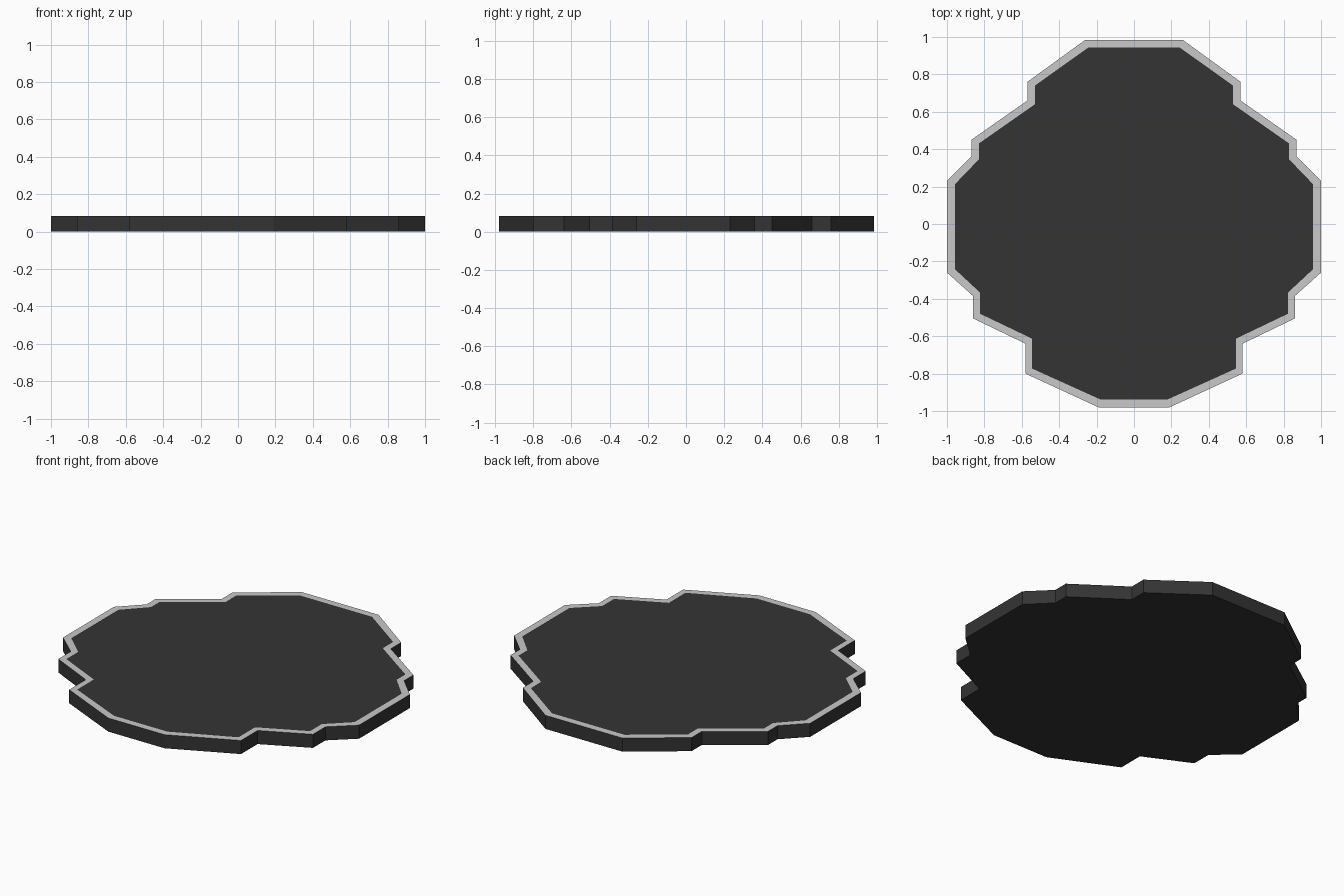
import bpy, bmesh

if "Cube" in bpy.data.objects:
    bpy.data.objects.remove(bpy.data.objects["Cube"])

H = 0.083

# Right half outlines, back to front: outer edge and inner edge of the rim
OUTER = [(0.26, 0.985), (0.57, 0.76), (0.57, 0.66), (0.87, 0.45), (0.87, 0.36), (1.0, 0.23),
         (1.0, -0.26), (0.86, -0.385), (0.86, -0.505), (0.58, -0.64), (0.58, -0.80), (0.19, -0.98)]
INNER = [(0.245, 0.943), (0.53, 0.74), (0.53, 0.64), (0.83, 0.43), (0.83, 0.345), (0.957, 0.213),
         (0.957, -0.242), (0.823, -0.367), (0.823, -0.48), (0.545, -0.613), (0.545, -0.773), (0.18, -0.938)]


def mirrored(half):
    return half + [(-x, y) for x, y in reversed(half)]


def material(name, value):
    m = bpy.data.materials.new(name)
    m.diffuse_color = (value, value, value, 1)
    m.use_nodes = True
    m.node_tree.nodes["Principled BSDF"].inputs["Base Color"].default_value = m.diffuse_color
    return m


bm = bmesh.new()


def ring(half, z):
    return [bm.verts.new((x, y, z)) for x, y in mirrored(half)]


def bridge(a, b, mat):
    n = len(a)
    for i in range(n):
        j = (i + 1) % n
        bm.faces.new((a[i], a[j], b[j], b[i])).material_index = mat


base, edge, inner = ring(OUTER, 0), ring(OUTER, H), ring(INNER, H)
bm.faces.new(base)           # underside
bridge(base, edge, 0)        # side walls
bridge(edge, inner, 1)       # light rim, flush with the top
bm.faces.new(inner)          # dark top
bmesh.ops.recalc_face_normals(bm, faces=bm.faces)

mesh = bpy.data.meshes.new("platform")
bm.to_mesh(mesh)
bm.free()
mesh.materials.append(material("dark grey", 0.034))
mesh.materials.append(material("light grey", 0.58))
bpy.context.collection.objects.link(bpy.data.objects.new("platform", mesh))
